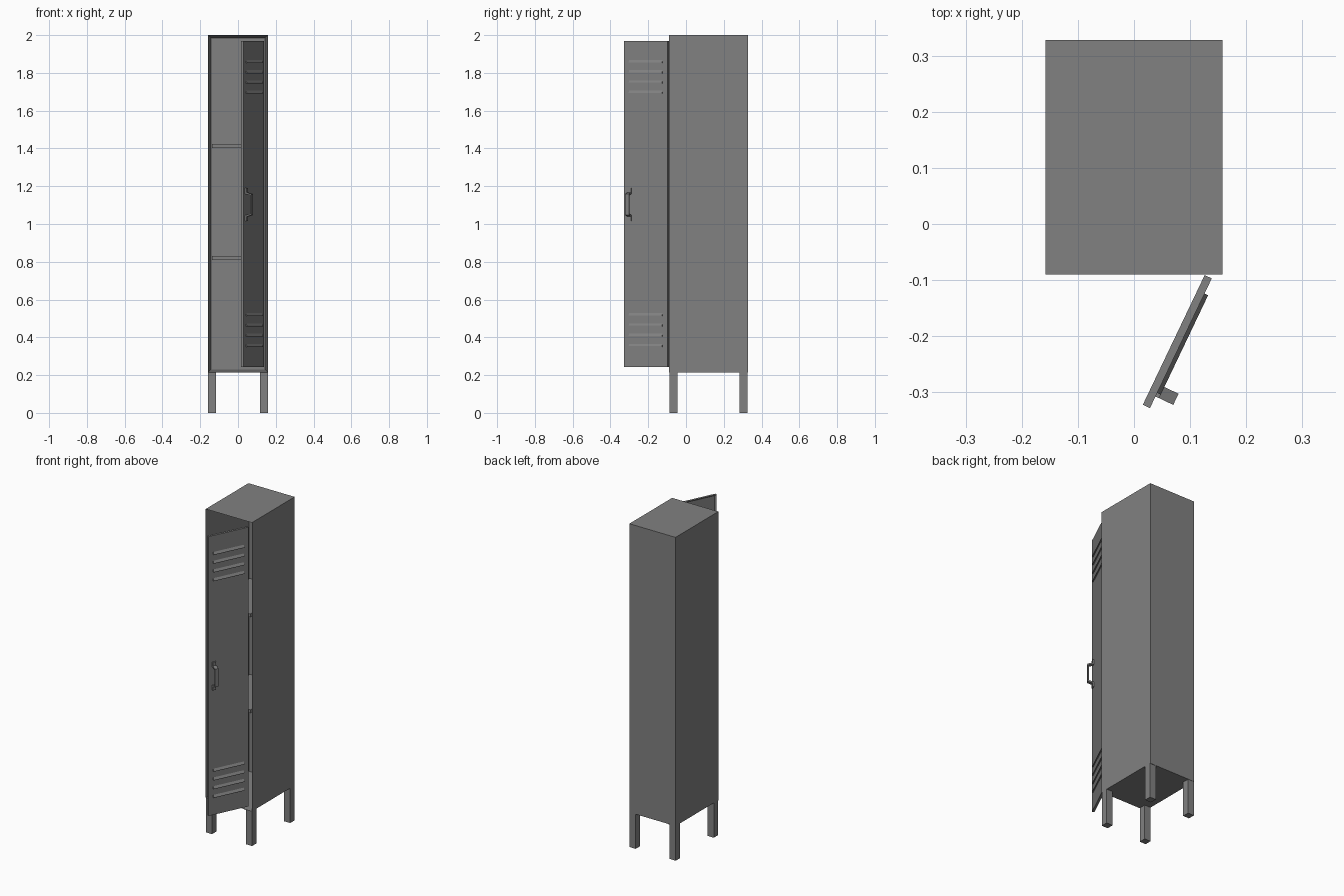
import bpy
import bmesh
import math
from mathutils import Matrix, Vector

if "Cube" in bpy.data.objects:
    bpy.data.objects.remove(bpy.data.objects["Cube"])

GREY = (0.22, 0.22, 0.22, 1)
steel = bpy.data.materials.new("grey_steel")
steel.use_nodes = True
steel.diffuse_color = GREY
steel.node_tree.nodes["Principled BSDF"].inputs["Base Color"].default_value = GREY


def finish(name, bm, matrix=None):
    bmesh.ops.recalc_face_normals(bm, faces=bm.faces)
    mesh = bpy.data.meshes.new(name)
    bm.to_mesh(mesh)
    bm.free()
    mesh.materials.append(steel)
    obj = bpy.data.objects.new(name, mesh)
    bpy.context.collection.objects.link(obj)
    if matrix:
        obj.matrix_world = matrix
    return obj


def box_mesh(x, y, z):
    bm = bmesh.new()
    bmesh.ops.create_cube(bm, size=1)
    for v in bm.verts:
        v.co = Vector(r[0] + (c + 0.5) * (r[1] - r[0]) for c, r in zip(v.co, (x, y, z)))
    return bm


def tray(name, x, y, z, side, rim, depth, matrix=None):
    """Box with one y side opened into a recess behind a rim."""
    bm = box_mesh(x, y, z)
    bm.normal_update()
    face = [f for f in bm.faces if f.normal.y * side > 0.9]
    bmesh.ops.inset_region(bm, faces=face, thickness=rim)
    for v in face[0].verts:
        v.co.y -= side * depth
    return finish(name, bm, matrix)


def extrude_profile(name, profile, x, matrix):
    """Closed (y, z) profile extruded between two x values."""
    bm = bmesh.new()
    face = bm.faces.new([bm.verts.new((x[0], y, z)) for y, z in profile])
    new = bmesh.ops.extrude_face_region(bm, geom=[face])["geom"]
    for v in new:
        if isinstance(v, bmesh.types.BMVert):
            v.co.x = x[1]
    return finish(name, bm, matrix)


# Cabinet body, open at the front
W, FRONT, BACK, FLOOR, TOP = 0.158, -0.09, 0.328, 0.215, 2.0
WALL = 0.021
tray("cabinet_body", (-W, W), (FRONT, BACK), (FLOOR, TOP), -1, WALL, 0.40)

# Shelves
for label, z in (("lower", 0.81), ("upper", 1.403)):
    finish(label + "_shelf", box_mesh((WALL - W, W - WALL), (FRONT + 0.015, BACK - 0.018), (z, z + 0.021)))

# Four legs
LEG = 0.042
for side, x in (("right", -W), ("left", W - LEG)):
    for end, y in (("front", FRONT + 0.002), ("back", BACK - LEG - 0.002)):
        finish(f"{end}_{side}_leg", box_mesh((x, x + LEG), (y, y + LEG), (0, FLOOR)))

# Open door, built closed with the hinge at its origin, then swung
swing = Matrix.Translation((0.126, -0.091, 0)) @ Matrix.Rotation(math.radians(64.5), 4, "Z")
SKIN = -0.014
tray("door", (-0.256, 0), (SKIN, 0), (0.243, 1.97), 1, 0.012, 0.009, swing)

# Louvres at the top and bottom of the door
for group, base in (("lower", 0.35), ("upper", 1.69)):
    for i in range(4):
        z = base + i * 0.054
        profile = [(SKIN, z), (SKIN - 0.007, z), (SKIN - 0.007, z + 0.004), (SKIN, z + 0.016)]
        extrude_profile(f"{group}_louvre_{i + 1}", profile, (-0.226, -0.03), swing)

# Strap handle: half outline mirrored about its middle
T, FOOT, OUT, MID = 0.007, SKIN - 0.007, -0.049, 1.103
half = [(SKIN, 0.087), (FOOT, 0.087), (FOOT, 0.064), (OUT, 0.056)]
inner = [(OUT + T, 0.049), (SKIN, 0.057)]
outline = [(y, MID + d) for y, d in half] + [(y, MID - d) for y, d in reversed(half)]
outline += [(y, MID - d) for y, d in reversed(inner)] + [(y, MID + d) for y, d in inner]
extrude_profile("door_handle", outline, (-0.233, -0.211), swing)
